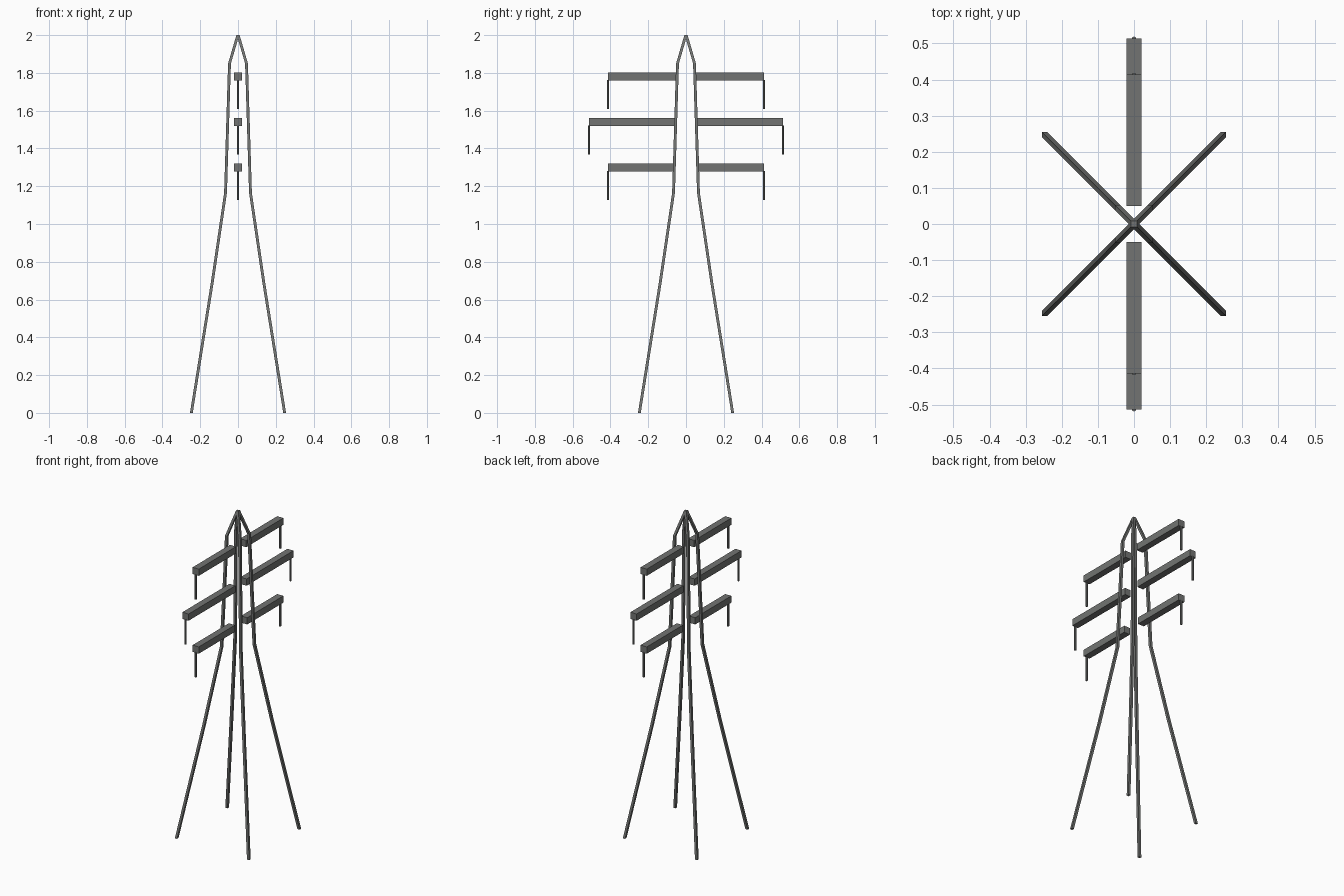
import bpy
import bmesh
from mathutils import Vector

if "Cube" in bpy.data.objects:
    bpy.data.objects.remove(bpy.data.objects["Cube"], do_unlink=True)

steel = bpy.data.materials.new("steel_grey")
steel.use_nodes = True
GREY = (0.17, 0.175, 0.17, 1)
steel.diffuse_color = GREY
steel.node_tree.nodes["Principled BSDF"].inputs["Base Color"].default_value = GREY


def finish(name, bm):
    bmesh.ops.recalc_face_normals(bm, faces=bm.faces)
    mesh = bpy.data.meshes.new(name)
    bm.to_mesh(mesh)
    bm.free()
    mesh.materials.append(steel)
    obj = bpy.data.objects.new(name, mesh)
    bpy.context.collection.objects.link(obj)
    return obj


def leg(name, sx, sy, path, half):
    """Square bar swept up a bent path lying in a diagonal plane."""
    bm = bmesh.new()
    rings = []
    for r, z in path:
        rings.append([bm.verts.new((sx * r + dx * half, sy * r + dy * half, z))
                      for dx, dy in ((-1, -1), (1, -1), (1, 1), (-1, 1))])
    for low, high in zip(rings, rings[1:]):
        for i in range(4):
            j = (i + 1) % 4
            bm.faces.new((low[i], low[j], high[j], high[i]))
    bm.faces.new(rings[0])
    bm.faces.new(rings[-1])
    return finish(name, bm)


def box(name, lo, hi):
    bm = bmesh.new()
    bmesh.ops.create_cube(bm, size=1)
    lo, hi = Vector(lo), Vector(hi)
    for v in bm.verts:
        v.co = (lo + hi) / 2 + v.co * (hi - lo)
    return finish(name, bm)


def rod(name, y, bottom, top, radius):
    bm = bmesh.new()
    bmesh.ops.create_cone(bm, cap_ends=True, segments=8, radius1=radius,
                          radius2=radius, depth=top - bottom)
    bmesh.ops.translate(bm, verts=bm.verts, vec=(0, y, (top + bottom) / 2))
    return finish(name, bm)


# Four bent legs meeting at the peak
LEG_PATH = [(0.247, 0), (0.138, 0.68), (0.066, 1.165), (0.045, 1.85), (0.001, 2)]
for side, sx in (("left", 1), ("right", -1)):
    for end, sy in (("front", -1), ("back", 1)):
        leg(f"{end}_{side}_leg", sx, sy, LEG_PATH, 0.0075)

# Three pairs of cross arms, each with a hanging insulator rod
ARMS = [("upper", 1.78, 0.05, 0.414), ("middle", 1.54, 0.054, 0.514),
        ("lower", 1.298, 0.06, 0.414)]
for level, z, inner, outer in ARMS:
    for end, s in (("front", -1), ("back", 1)):
        y0, y1 = sorted((s * inner, s * outer))
        box(f"{level}_{end}_arm", (-0.021, y0, z - 0.021), (0.021, y1, z + 0.021))
        rod(f"{level}_{end}_hanger", s * (outer - 0.001), z - 0.172, z - 0.018, 0.006)
